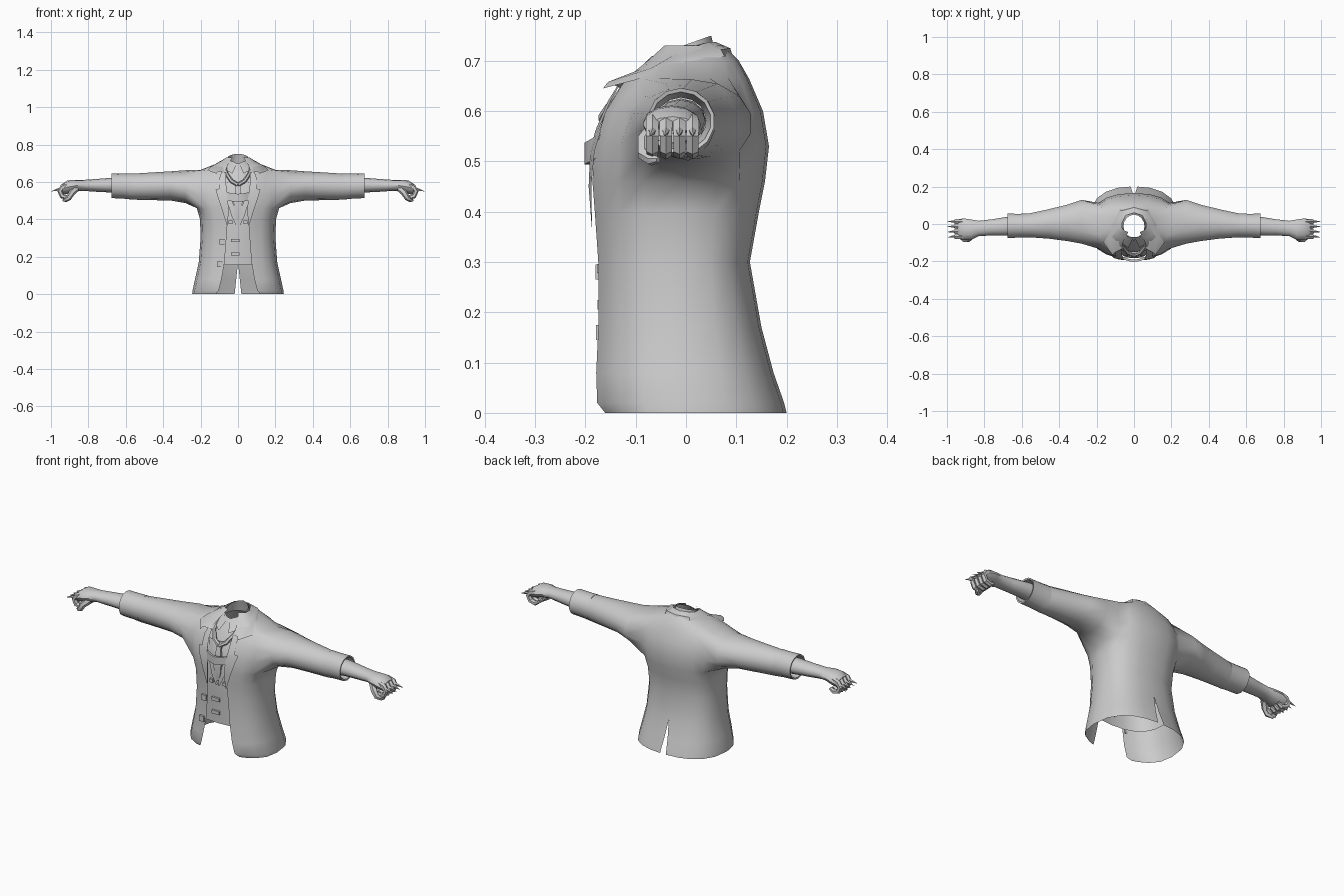
import bpy, bmesh, math
from mathutils import Vector

if "Cube" in bpy.data.objects:
    bpy.data.objects.remove(bpy.data.objects["Cube"])


def finish(name, bm, mirror=True, angle=40):
    bmesh.ops.recalc_face_normals(bm, faces=bm.faces)
    me = bpy.data.meshes.new(name)
    bm.to_mesh(me)
    bm.free()
    ob = bpy.data.objects.new(name, me)
    bpy.context.collection.objects.link(ob)
    if mirror:
        ob.modifiers.new("mirror", 'MIRROR')
    bpy.ops.object.select_all(action='DESELECT')
    ob.select_set(True)
    bpy.context.view_layer.objects.active = ob
    bpy.ops.object.shade_smooth_by_angle(angle=math.radians(angle))
    return ob


def skin(bm, rings, closed=True, caps=(False, False)):
    """Join rows of points with quads; rows may already be vertices."""
    vs = [[p if isinstance(p, bmesh.types.BMVert) else bm.verts.new(p) for p in r] for r in rings]
    n = len(vs[0])
    for a, b in zip(vs, vs[1:]):
        for j in range(n if closed else n - 1):
            k = (j + 1) % n
            bm.faces.new((a[j], a[k], b[k], b[j]))
    for use, ring in zip(caps, (vs[0], vs[-1])):
        if use:
            bm.faces.new(ring)
    return vs


def loft(name, rings, closed=True, caps=(False, False), mirror=True, angle=40):
    bm = bmesh.new()
    skin(bm, rings, closed, caps)
    return finish(name, bm, mirror, angle)


def arm_ring(x, yc, ry, zc, rz, n=14):
    return [(x, yc + ry * math.sin(2 * math.pi * k / n), zc + rz * math.cos(2 * math.pi * k / n))
            for k in range(n)]


def tube(bm, pts, radii, n=6):
    pts = [Vector(p) for p in pts]
    rings = []
    for i, p in enumerate(pts):
        t = (pts[min(i + 1, len(pts) - 1)] - pts[max(i - 1, 0)]).normalized()
        u = t.cross(Vector((0, 1, 0))).normalized()
        v = t.cross(u)
        rings.append([p + radii[i] * (u * math.cos(2 * math.pi * k / n) + v * math.sin(2 * math.pi * k / n))
                      for k in range(n)])
    skin(bm, rings, True, (True, True))


YC, P = -0.01, 0.8


def section(z, a, yf, yb, t):
    c = math.cos(t)
    b = (YC - yf) if c > 0 else (yb - YC)
    return Vector((a * math.copysign(abs(math.sin(t)) ** P, math.sin(t)),
                   YC - b * math.copysign(abs(c) ** P, c), z))


def front_y(rows, x, z):
    """Depth of the front surface at x, z."""
    for r, s in zip(rows, rows[1:]):
        if r[0] <= z <= s[0]:
            f = (z - r[0]) / (s[0] - r[0])
            a, yf = r[1] + f * (s[1] - r[1]), r[2] + f * (s[2] - r[2])
            q = min(1, abs(x) / a) ** (1 / P)
            return YC - (YC - yf) * math.sqrt(1 - q * q) ** P


# Jacket: half torso grid (z, half width, front, back, opening), armhole, sleeve
jacket = [(0, .245, -.172, .2, .12), (.02, .243, -.185, .195, .103), (.08, .23, -.185, .174, .088),
          (.17, .21, -.179, .15, .072), (.3, .2, -.178, .127, .062), (.4, .203, -.184, .145, .055),
          (.46, .22, -.188, .157, .053), (.53, .235, -.184, .165, .06), (.6, .235, -.162, .153, .07),
          (.665, .2, -.122, .125, .065), (.7, .11, -.08, .105, .05), (.73, .065, -.045, .075, .03)]
bm = bmesh.new()
grid = []
for z, a, yf, yb, xe in jacket:
    t0 = math.asin((xe / a) ** (1 / P))
    row = [section(z, a, yf, yb, t)
           for t in [t0] + [math.radians(d) for d in (33, 50, 70, 90, 110, 130, 147, 164)]]
    row.append(Vector((max(0, .018 * (1 - z / .17)), yb, z)))
    grid.append(row)
g = skin(bm, grid, False)
hole = [f for f in bm.faces if all(v in [w for r in g[6:10] for w in r[2:7]] for v in f.verts)]
bmesh.ops.delete(bm, geom=hole, context='FACES')
rim = ([g[9][j] for j in (4, 5, 6)] + [g[8][6], g[7][6]] + [g[6][j] for j in (6, 5, 4, 3, 2)]
       + [g[7][2], g[8][2], g[9][2], g[9][3]])
skin(bm, [rim, arm_ring(.28, .012, .12, .575, .088), arm_ring(.36, .006, .099, .579, .078),
          arm_ring(.46, 0, .08, .577, .074), arm_ring(.57, -.008, .064, .575, .069)])
bmesh.ops.delete(bm, geom=[v for v in bm.verts if not v.link_faces], context='VERTS')
finish("jacket", bm, angle=55)

# Turned-back cuffs
loft("cuff", [arm_ring(.572, -.008, .056, .576, .06), arm_ring(.565, -.008, .067, .576, .07),
              arm_ring(.61, -.009, .065, .578, .067), arm_ring(.675, -.01, .067, .58, .066),
              arm_ring(.673, -.01, .06, .58, .058), arm_ring(.61, -.01, .05, .58, .047)])

# Jacket collar
loft("jacket_collar", [
    [(0, .06, .737), (.045, .045, .737), (.066, 0, .725), (.068, -.06, .695), (.06, -.13, .645)],
    [(0, .088, .725), (.07, .07, .722), (.105, 0, .706), (.14, -.07, .685), (.105, -.155, .658)],
    [(0, .092, .712), (.075, .077, .708), (.118, 0, .698), (.163, -.1, .662), (.115, -.165, .645)]],
    closed=False)


def strip(name, rows, pts, lift):
    """Flat strip of (z, inner x, outer x) laid on the front."""
    loft(name, [[(x, front_y(rows, x, z) - lift, z) for x in (xi, (xi + xo) / 2, xo)] for z, xi, xo in pts],
         closed=False)


# Lapels
strip("lapel", jacket, [(.37, .055, .06), (.45, .05, .085), (.52, .055, .108), (.56, .06, .12),
                        (.565, .062, .1), (.62, .065, .1), (.65, .065, .09)], .008)

# Waistcoat and shirt body, open at neck and hem
vest = [(.155, .192, -.166, .13), (.3, .183, -.167, .113), (.42, .188, -.172, .13),
        (.52, .195, -.164, .14), (.6, .165, -.138, .13), (.66, .105, -.1, .095), (.7, .064, -.07, .06)]
loft("waistcoat", [[section(*r, 2 * math.pi * k / 20) for k in range(20)] for r in vest], mirror=False)
strip("waistcoat_neckline", vest, [(.37, 0, .012), (.42, .008, .035), (.5, .03, .06), (.6, .055, .08)], .007)

# Shirt collar: standing band with a front notch, plus points
N = 16
band = []
for r, h in ((.07, 0), (.064, .5), (.056, 1)):
    ring = []
    for k in range(N):
        t = 2 * math.pi * k / N
        top = .728 - .022 * math.cos(t) - (.012 if k == 0 else 0)
        ring.append((r * math.sin(t), -.012 - (r + .006) * math.cos(t), .685 + h * (top - .685)))
    band.append(ring)
loft("shirt_collar", band, mirror=False)
loft("shirt_collar_point", [[(.008, -.083, .694), (.035, -.07, .708), (.058, -.03, .722)],
                            [(.03, -.128, .645), (.062, -.105, .662), (.072, -.045, .698)]], closed=False)

# Loose tie: loop, knot and tail
bm = bmesh.new()
tube(bm, [(.068, -.06, .69), (.062, -.12, .645), (.035, -.152, .605), (0, -.165, .585)],
     [.009, .01, .011, .011])
finish("tie_loop", bm)
tie = [(.6, .016, -.158), (.565, .012, -.172), (.5, .024, -.182), (.43, .018, -.182), (.395, .002, -.178)]
loft("tie_tail", [[(-w, y, z), (w, y, z), (w, y + .012, z), (-w, y + .012, z)] for z, w, y in tie],
     caps=(True, True), mirror=False)

# Chest strap
rings = []
for k in range(9):
    x = -.08 + .02 * k
    q = (x / .08) ** 2
    y, z = -.202 + .028 * q, .517 + .016 * q
    rings.append([(x, y, z - .023), (x, y, z + .02), (x, y + .012, z + .02), (x, y + .012, z - .023)])
loft("chest_strap", rings, caps=(True, True), mirror=False)


# Buttons and buckles
def plate(name, rows, x, z, w, h):
    y = front_y(rows, x, z)
    bm = bmesh.new()
    bmesh.ops.create_cube(bm, size=1)
    for v in bm.verts:
        v.co = Vector((x + v.co.x * w, y - .004 + v.co.y * .012, z + v.co.z * h))
    finish(name, bm, False)


for x, z in ((-.084, .28), (-.098, .16)):
    plate("jacket_button", jacket, x, z, .028, .03)
for x, z in ((-.015, .287), (-.04, .385), (.04, .385), (-.015, .215)):
    plate("waistcoat_button", vest, x, z, .045 if abs(x) < .02 else .02, .018)

# Forearm and back of hand
loft("forearm_and_hand", [arm_ring(*r, n=12) for r in (
    (.6, -.01, .05, .58, .045), (.68, -.012, .05, .583, .039), (.76, -.018, .043, .582, .034),
    (.83, -.024, .041, .582, .029), (.87, -.03, .054, .58, .031), (.91, -.028, .058, .573, .036),
    (.94, -.027, .052, .563, .026))], caps=(False, True))

# Curled fingers, claws and thumb
fingers, claws = bmesh.new(), bmesh.new()
for y in (-.067, -.04, -.013, .013):
    tube(fingers, [(.905, y, .585), (.938, y, .573), (.952, y, .55), (.94, y, .525), (.912, y, .517), (.89, y, .53)],
         [.012, .015, .014, .014, .013, .009])
    tube(claws, [(.945, y, .562), (.97, y, .558), (.998, y * 1.08, .55)], [.009, .006, .0005], 5)
tube(fingers, [(.865, -.06, .565), (.89, -.082, .54), (.905, -.083, .515), (.925, -.068, .503), (.935, -.055, .503)],
     [.018, .017, .015, .012, .006])
finish("fingers_and_thumb", fingers)
finish("claws", claws)
